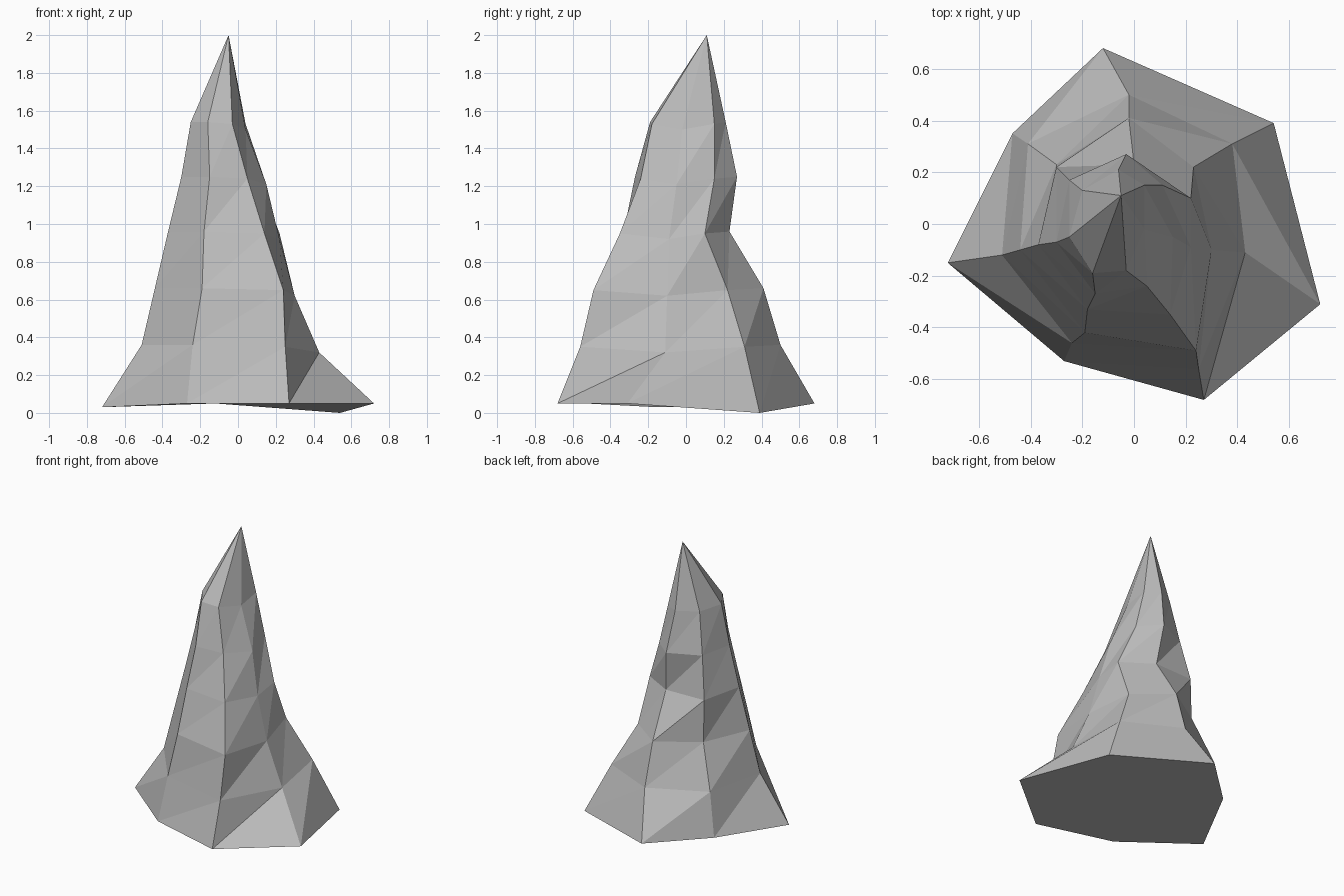
import bpy
import bmesh

# Remove the default cube
cube = bpy.data.objects.get("Cube")
if cube:
    bpy.data.objects.remove(cube, do_unlink=True)


def make_material(name, colour):
    material = bpy.data.materials.new(name)
    material.use_nodes = True
    material.diffuse_color = colour
    shader = material.node_tree.nodes["Principled BSDF"]
    shader.inputs["Base Color"].default_value = colour
    shader.inputs["Roughness"].default_value = 1
    return material


# Ring heights, and the peak of the spire
heights = (.05, .36, .66, .96, 1.25, 1.54)
peak = (-.05, .11, 2)

# Plan path of each ridge from foot to shoulder, anticlockwise from the left-hand foot,
# with the foot height and the vertical shift of its upper points
ridges = [
    (.03, 0, [(-.72, -.15), (-.51, -.12), (-.44, -.1), (-.37, -.08), (-.3, -.07), (-.25, -.05)]),
    (.05, 0, [(-.27, -.53), (-.24, -.46), (-.19, -.42), (-.18, -.33), (-.15, -.27), (-.16, -.19)]),
    (.05, -.01, [(.27, -.68), (.25, -.56), (.24, -.49), (.14, -.35), (.05, -.24), (-.03, -.18)]),
    (.05, -.04, [(.72, -.31), (.43, -.11), (.3, -.1), (.22, -.09), (.15, -.05), (.04, -.02)]),
    (0, -.01, [(.54, .39), (.38, .31), (.23, .22), (.22, .1), (.11, .15), (.04, .15)]),
    (.05, 0, [(-.12, .68), (-.02, .5), (-.02, .41), (0, .23), (-.03, .27), (-.06, .21)]),
    (.06, 0, [(-.47, .35), (-.41, .31), (-.3, .23), (-.3, .22), (-.25, .17), (-.2, .13)]),
]


def build_spire(name, material):
    bm = bmesh.new()
    columns = []
    for foot, shift, path in ridges:
        column = []
        for level, (x, y) in enumerate(path):
            z = heights[level] + shift if level else foot
            column.append(bm.verts.new((x, y, z)))
        columns.append(column)
    tip = bm.verts.new(peak)

    # Faceted flanks between neighbouring ridges, closing at the peak
    for side, column in enumerate(columns):
        neighbour = columns[(side + 1) % len(columns)]
        for low in range(len(heights) - 1):
            high = low + 1
            bm.faces.new((column[low], neighbour[low], neighbour[high]))
            bm.faces.new((column[low], neighbour[high], column[high]))
        bm.faces.new((column[-1], neighbour[-1], tip))

    # Underside
    bm.faces.new([column[0] for column in reversed(columns)])
    bmesh.ops.recalc_face_normals(bm, faces=bm.faces)

    mesh = bpy.data.meshes.new(name)
    bm.to_mesh(mesh)
    bm.free()
    mesh.materials.append(material)
    spire = bpy.data.objects.new(name, mesh)
    bpy.context.collection.objects.link(spire)
    return spire


stone = make_material("grey_stone", (.5, .5, .5, 1))
build_spire("rock_spire", stone)
